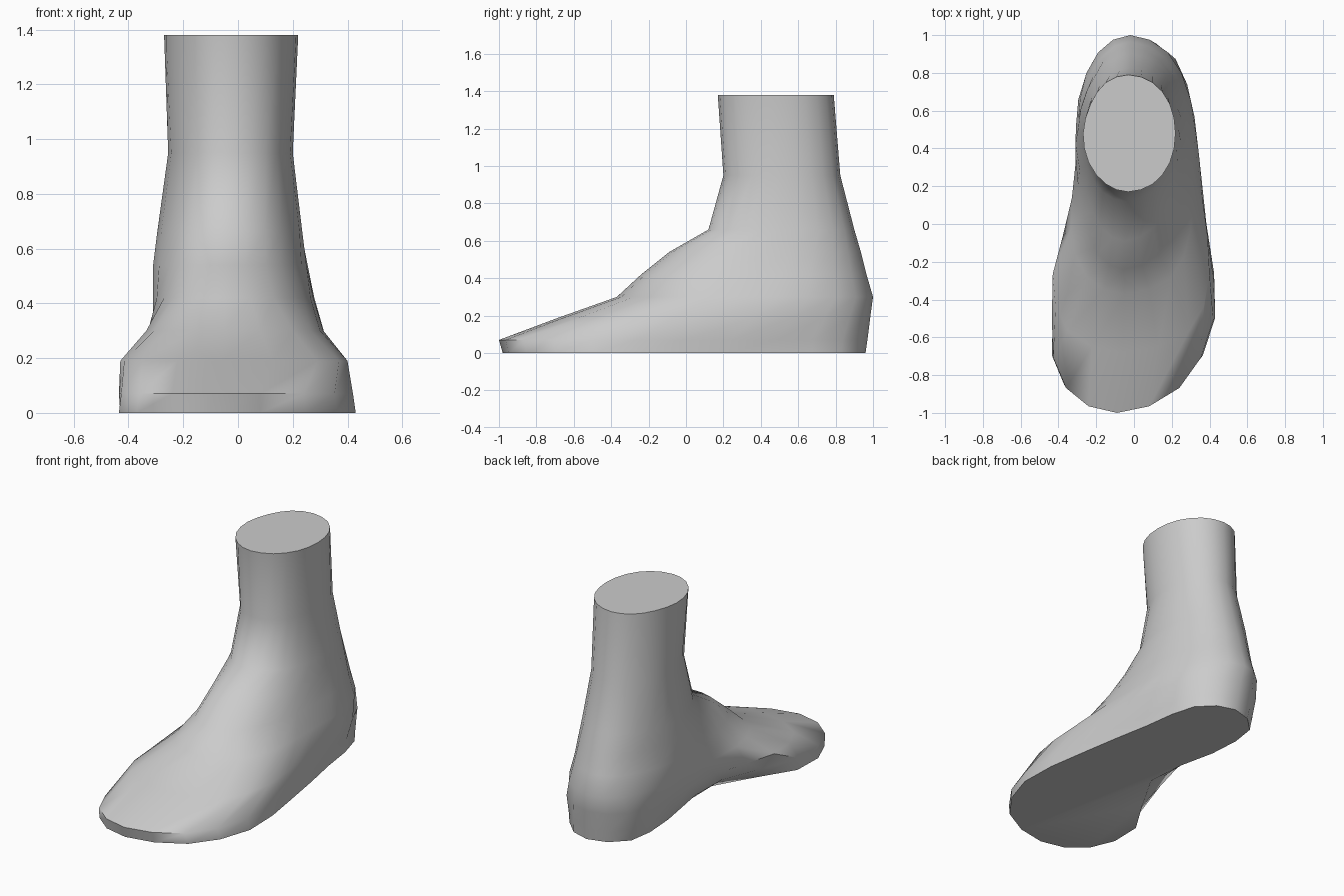
import bpy, bmesh, math
from mathutils import Vector

if "Cube" in bpy.data.objects:
    bpy.data.objects.remove(bpy.data.objects["Cube"])

# Horizontal slices: z, front y, back y, front x, back x,
# then inner-side x and outer-side x at five stations from front to back
FOOT = [
    (0.00, -0.98, 0.96, -0.10, 0.02, (-.37, -.43, -.14, -.21, -.20), (.25, .43, .385, .30, .23)),
    (0.07, -1.00, 0.97, -0.09, 0.01, (-.36, -.435, -.24, -.25, -.21), (.24, .42, .385, .305, .23)),
    (0.19, -0.68, 0.985, -0.06, 0.00, (-.35, -.43, -.31, -.285, -.21), (.29, .40, .36, .32, .22)),
    (0.30, -0.37, 1.00, -0.05, -0.02, (-.25, -.335, -.31, -.295, -.19), (.20, .30, .31, .30, .18)),
    (0.42, -0.24, 0.965, -0.05, -0.02, (-.19, -.27, -.31, -.285, -.17), (.13, .24, .275, .265, .16)),
]
LEG = [
    (0.54, -0.09, 0.935, -0.05, -0.02, (-.17, -.25, -.31, -.26, -.16), (.10, .20, .25, .24, .14)),
    (0.66, 0.12, 0.90, -0.04, -0.02, (-.17, -.25, -.295, -.25, -.15), (.10, .20, .235, .21, .12)),
    (0.95, 0.20, 0.825, -0.03, -0.02, (-.15, -.22, -.255, -.225, -.13), (.10, .17, .20, .18, .10)),
    (1.38, 0.17, 0.79, -0.03, -0.03, (-.15, -.24, -.27, -.23, -.15), (.10, .19, .22, .19, .10)),
]


def ring(z, y0, y1, xf, xb, left, right):
    """Closed outline of one slice, rounded with a spline through its stations."""
    ys = [y0 + (y1 - y0) * (1 - math.cos(math.radians(30 * i))) / 2 for i in range(1, 6)]
    side_l = [Vector((x, y, z)) for x, y in zip(left, ys)]
    side_r = [Vector((x, y, z)) for x, y in zip(right, ys)]
    p = [Vector((xf, y0, z))] + side_r + [Vector((xb, y1, z))] + side_l[::-1]
    n, out = len(p), []
    for i in range(n):
        a, b, c, d = p[i - 1], p[i], p[(i + 1) % n], p[(i + 2) % n]
        out += [b, (b + c) * 0.5625 - (a + d) * 0.0625]
    return out


# Foot and lower leg as one lofted skin with flat caps
bm = bmesh.new()
rings = [[bm.verts.new(v) for v in ring(*s)] for s in FOOT + LEG]
for lo, hi in zip(rings, rings[1:]):
    for i in range(len(lo)):
        j = (i + 1) % len(lo)
        bm.faces.new((lo[i], lo[j], hi[j], hi[i]))
bm.faces.new(rings[0][::-1])
bm.faces.new(rings[-1])
bmesh.ops.recalc_face_normals(bm, faces=bm.faces)

mesh = bpy.data.meshes.new("foot")
bm.to_mesh(mesh)
bm.free()
foot = bpy.data.objects.new("foot", mesh)
bpy.context.collection.objects.link(foot)
bpy.context.view_layer.objects.active = foot
foot.select_set(True)
bpy.ops.object.shade_smooth_by_angle(angle=math.radians(50))
